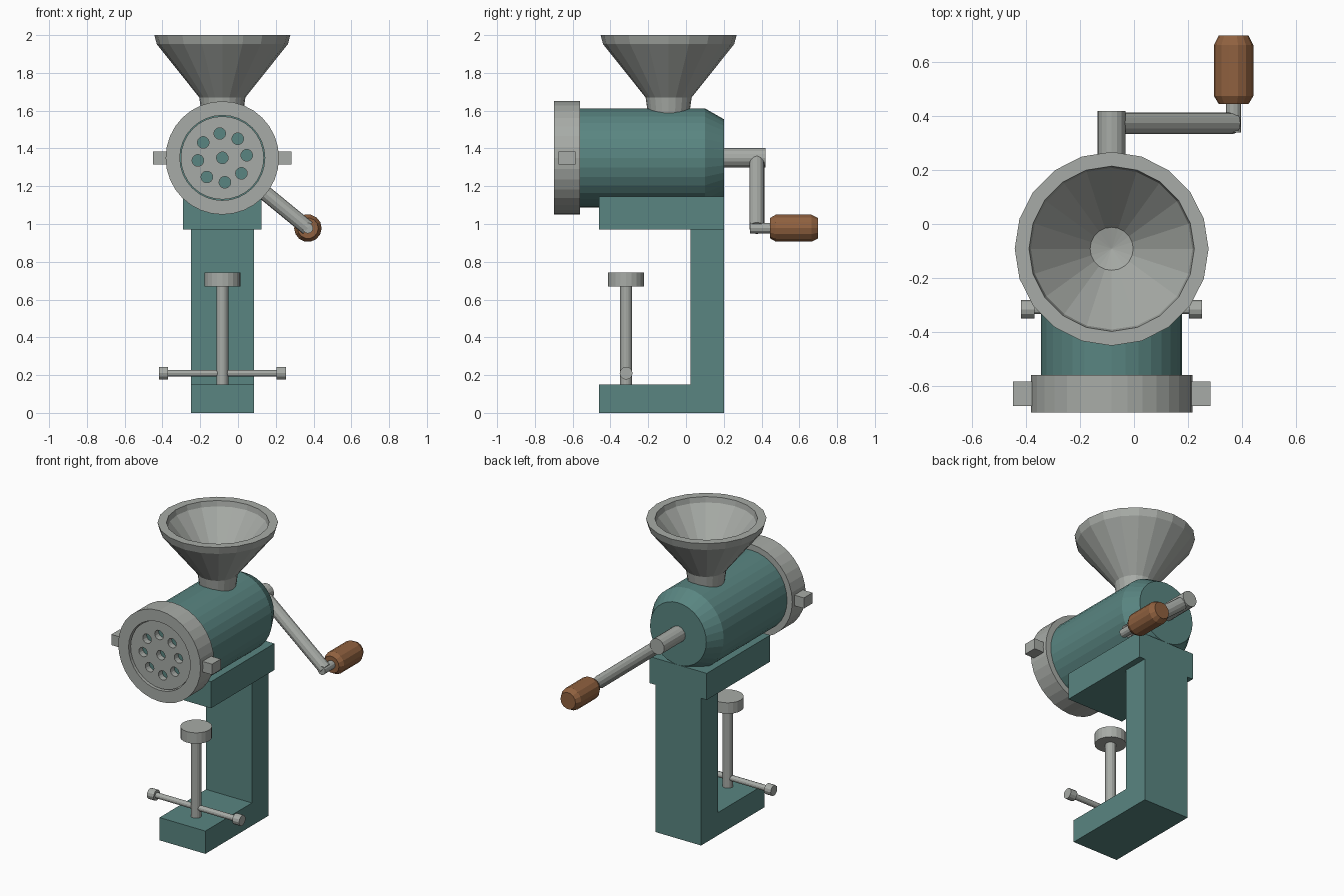
import bpy, bmesh, math
from mathutils import Vector

cube = bpy.data.objects.get("Cube")
if cube:
    bpy.data.objects.remove(cube, do_unlink=True)


def material(name, rgb):
    m = bpy.data.materials.new(name)
    m.use_nodes = True
    m.diffuse_color = (*rgb, 1)
    for node in m.node_tree.nodes:
        if node.type == 'BSDF_PRINCIPLED':
            node.inputs["Base Color"].default_value = (*rgb, 1)
    return m


teal = material("teal enamel", (0.10, 0.235, 0.22))
metal = material("grey metal", (0.39, 0.41, 0.385))
wood = material("brown wood", (0.28, 0.12, 0.05))


def finish(name, bm, mat):
    bmesh.ops.recalc_face_normals(bm, faces=bm.faces)
    mesh = bpy.data.meshes.new(name)
    bm.to_mesh(mesh)
    bm.free()
    mesh.materials.append(mat)
    ob = bpy.data.objects.new(name, mesh)
    bpy.context.scene.collection.objects.link(ob)
    return ob


def lathe(name, profile, mat, origin, axis, sides=24, tube=False):
    """Turn (radius, height) points round an axis; radius 0 makes a tip."""
    bm = bmesh.new()
    q = Vector(axis).to_track_quat('Z', 'Y')
    rings = []
    for r, h in profile:
        count = sides if r else 1
        turns = [2 * math.pi * i / sides for i in range(count)]
        rings.append([bm.verts.new(Vector(origin) + q @ Vector(
            (r * math.cos(a), r * math.sin(a), h))) for a in turns])
    pairs = list(zip(rings, rings[1:]))
    if tube:
        pairs.append((rings[-1], rings[0]))
    for a, b in pairs:
        for i in range(sides):
            j = (i + 1) % sides
            if len(b) == 1:
                bm.faces.new((a[i], a[j], b[0]))
            else:
                bm.faces.new((a[i], a[j], b[j], b[i]))
    if not tube:
        for ring in (rings[0], rings[-1]):
            if len(ring) > 1:
                bm.faces.new(ring)
    return finish(name, bm, mat)


def rod(name, start, end, r, mat, sides=16):
    d = Vector(end) - Vector(start)
    return lathe(name, [(r, 0), (r, d.length)], mat, start, d, sides)


def box(name, lo, hi, mat):
    bm = bmesh.new()
    bmesh.ops.create_cube(bm, size=1)
    for v in bm.verts:
        v.co = [(a + b) / 2 + c * (b - a) for a, b, c in zip(lo, hi, v.co)]
    return finish(name, bm, mat)


CX, CZ = -0.083, 1.35      # barrel axis
BACK = (0, 1, 0)
UP = (0, 0, 1)

# Clamp frame: C-shaped side profile extruded across x
bm = bmesh.new()
side = [(-0.46, 0), (0.2, 0), (0.2, 0.97), (0.025, 0.97), (0.025, 0.15), (-0.46, 0.15)]
face = bm.faces.new([bm.verts.new((CX - 0.167, y, z)) for y, z in side])
moved = bmesh.ops.extrude_face_region(bm, geom=[face])["geom"]
bmesh.ops.translate(bm, vec=(0.334, 0, 0),
                    verts=[g for g in moved if isinstance(g, bmesh.types.BMVert)])
finish("clamp_frame", bm, teal)
box("barrel_saddle", (CX - 0.208, -0.46, 0.97), (CX + 0.208, 0.2, 1.145), teal)

# Barrel with tapered back and a core behind the outlet plate
lathe("barrel", [(0.215, -0.645), (0.215, -0.57), (0.262, -0.57), (0.262, 0.1), (0.205, 0.2)],
      teal, (CX, 0, CZ), BACK, 32)

# Outlet ring, lugs and perforated plate
lathe("outlet_ring", [(0.225, -0.70), (0.30, -0.70), (0.30, -0.56), (0.225, -0.56)],
      metal, (CX, 0, CZ), BACK, 32, tube=True)
for s, label in ((1, "left"), (-1, "right")):
    xs = sorted((CX + s * 0.28, CX + s * 0.367))
    box("ring_lug_" + label, (xs[0], -0.675, 1.315), (xs[1], -0.585, 1.385), metal)

plate = rod("outlet_plate", (CX, -0.685, CZ), (CX, -0.645, CZ), 0.22, metal, 32)
spots = [(0, 0)]
for i in range(8):
    a = math.radians(96 + 45 * i)
    spots.append((0.13 * math.cos(a), 0.13 * math.sin(a)))
for dx, dz in spots:
    cutter = rod("hole_cutter", (CX + dx, -0.72, CZ + dz), (CX + dx, -0.6, CZ + dz), 0.031, metal, 14)
    cutter.hide_render = True
    mod = plate.modifiers.new("hole", 'BOOLEAN')
    mod.operation = 'DIFFERENCE'
    mod.solver = 'EXACT'
    mod.object = cutter
    bpy.context.view_layer.objects.active = plate
    bpy.ops.object.modifier_apply(modifier=mod.name)
    bpy.data.objects.remove(cutter, do_unlink=True)

# Hopper funnel
lathe("hopper", [(0.105, 1.55), (0.122, 1.67), (0.347, 1.952), (0.36, 2.0),
                 (0.307, 2.0), (0.3, 1.965), (0.08, 1.70), (0, 1.68)],
      metal, (CX, -0.092, 0), UP, 20)

# Crank shaft, arm, pin and grip
GX, GZ = 0.37, 0.978
rod("crank_shaft", (CX, 0.19, CZ), (CX, 0.42, CZ), 0.052, metal)
rod("crank_arm", (CX, 0.375, CZ), (GX, 0.375, GZ), 0.04, metal, 12)
rod("crank_pin", (GX, 0.34, GZ), (GX, 0.46, GZ), 0.028, metal, 12)
lathe("crank_grip", [(0.055, 0.445), (0.073, 0.475), (0.073, 0.665), (0.055, 0.70)],
      wood, (GX, 0, GZ), BACK, 14)

# Clamp screw with pad and tommy bar
SY = -0.317
rod("clamp_screw", (CX, SY, 0.14), (CX, SY, 0.68), 0.032, metal)
rod("clamp_pad", (CX, SY, 0.67), (CX, SY, 0.742), 0.095, metal, 20)
rod("tommy_bar", (CX - 0.3, SY, 0.21), (CX + 0.3, SY, 0.21), 0.018, metal, 12)
for s, label in ((1, "left"), (-1, "right")):
    rod("tommy_bar_end_" + label, (CX + s * 0.287, SY, 0.21), (CX + s * 0.336, SY, 0.21),
        0.034, metal, 12)
